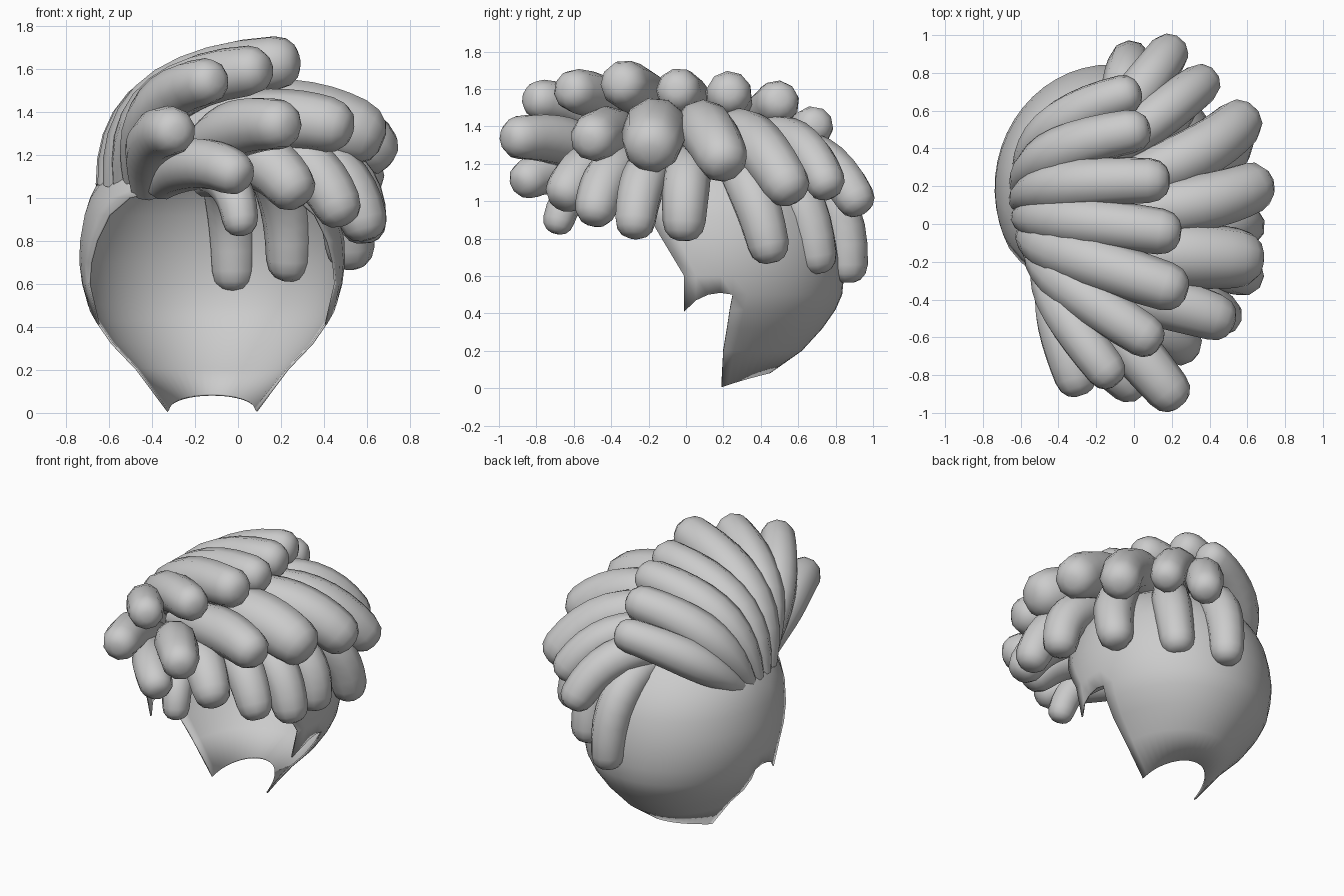
import bpy, bmesh, math
from mathutils import Vector as V

CX = -0.12


def finish(name, bm, angle=50):
    bmesh.ops.recalc_face_normals(bm, faces=bm.faces)
    me = bpy.data.meshes.new(name)
    bm.to_mesh(me)
    bm.free()
    ob = bpy.data.objects.new(name, me)
    bpy.context.collection.objects.link(ob)
    bpy.ops.object.select_all(action='DESELECT')
    bpy.context.view_layer.objects.active = ob
    ob.select_set(True)
    bpy.ops.object.shade_smooth_by_angle(angle=math.radians(angle))
    return ob


# Scalp shell: partial ellipses stacked upward (z, centre y, half width, depth, front edge y)
rows = [
    (0.08, 0.16, 0.21, 0.29, 0.19), (0.20, 0.18, 0.355, 0.44, 0.20),
    (0.32, 0.19, 0.47, 0.54, 0.22), (0.42, 0.19, 0.54, 0.61, 0.235),
    (0.50, 0.19, 0.58, 0.645, -0.01),
    (0.60, 0.19, 0.605, 0.655, -0.01), (0.70, 0.19, 0.618, 0.655, -0.07),
    (0.80, 0.18, 0.615, 0.65, -0.13), (0.92, 0.17, 0.595, 0.63, -0.20),
    (1.00, 0.16, 0.57, 0.60, -0.28), (1.06, 0.15, 0.54, 0.57, -0.40),
    (1.15, 0.13, 0.48, 0.51, -0.375), (1.24, 0.10, 0.37, 0.40, -0.295),
    (1.31, 0.08, 0.22, 0.24, -0.155), (1.34, 0.06, 0.06, 0.07, -0.009),
]
N, E = 24, 4                                    # back columns, extra columns per side
ear_z = (0.0, 0.01, 0.0, -0.03, -0.09)          # lower edge of the sideburns
bm = bmesh.new()
grid = []
for k, (z, yc, a, b, ye) in enumerate(rows):
    pm = math.acos((ye - yc) / b)
    pin = pm if k < 4 else min(math.acos(0.06 / 0.645), pm)
    right = [(pin * i / (N // 2), 0) for i in range(N // 2 + 1)]
    if k >= 4:
        right += [(pin + (pm - pin) * j / E, j) for j in range(1, E + 1)]
    half = [(-p, j) for p, j in reversed(right[1:])] + right
    ring = []
    for p, j in half:
        zz = z - (0.075 * (p / pm) ** 2 if k == 0 else 0) + (ear_z[j] if k == 4 else 0)
        w = a - (0.02 if k == 4 and j == E else 0)
        ring.append(bm.verts.new((CX + w * math.sin(p), yc + b * math.cos(p), zz)))
    grid.append(ring)
for r0, r1 in zip(grid, grid[1:]):
    off = (len(r1) - len(r0)) // 2
    for i in range(len(r0) - 1):
        bm.faces.new((r0[i], r0[i + 1], r1[i + 1 + off], r1[i + off]))
bm.faces.new(grid[-1])
cap = finish("scalp_shell", bm)
sol = cap.modifiers.new("thickness", 'SOLIDIFY')
sol.thickness = 0.01
sol.offset = -1


# One hair lock: plump tube along a quadratic curve with a blunt rounded tip
def lock(name, p0, p1, p2, R, root=0.45, sides=10):
    p0, p1, p2 = V(p0), V(p1), V(p2)
    side = (p1 - p0).cross(p2 - p1).normalized()
    rings = []
    for i in range(10):
        t = i / 9
        c = p0 * (1 - t) ** 2 + p1 * 2 * t * (1 - t) + p2 * t * t
        d = ((p1 - p0) * (1 - t) + (p2 - p1) * t).normalized()
        s = min(1, t / 0.55)
        f = root + (1 - root) * math.sin(s * math.pi / 2) + 0.12 * math.sin(math.pi * t)
        rings.append((c, d, R * f))
    d = rings[-1][1]
    for h, r in ((0.45, 0.88), (0.75, 0.62), (0.88, 0.3)):
        rings.append((p2 + d * R * h, d, R * r))
    bm = bmesh.new()
    vs = []
    for c, d, r in rings:
        up = side.cross(d).normalized()
        vs.append([bm.verts.new(c + (side * math.cos(q) + up * math.sin(q)) * r)
                   for q in (2 * math.pi * j / sides for j in range(sides))])
    for a, b in zip(vs, vs[1:]):
        for j in range(sides):
            k = (j + 1) % sides
            bm.faces.new((a[j], a[k], b[k], b[j]))
    bm.faces.new(vs[0])
    bm.faces.new(vs[-1])
    finish(name, bm)


# Top layer: fans out from the left-hand parting
top = [
    ((-0.42, -0.24, 1.04), (-0.42, -0.48, 1.32), (-0.31, -0.81, 1.31), 0.115),
    ((-0.48, -0.17, 1.05), (-0.46, -0.38, 1.49), (-0.15, -0.77, 1.54), 0.11),
    ((-0.53, -0.11, 1.05), (-0.48, -0.26, 1.54), (0.05, -0.59, 1.59), 0.118),
    ((-0.57, -0.06, 1.05), (-0.49, -0.12, 1.56), (0.17, -0.33, 1.625), 0.13),
    ((-0.60, 0.03, 1.05), (-0.51, 0.05, 1.55), (0.14, -0.04, 1.59), 0.122),
    ((-0.61, 0.12, 1.05), (-0.51, 0.23, 1.53), (0.08, 0.23, 1.575), 0.122),
    ((-0.61, 0.20, 1.05), (-0.51, 0.40, 1.45), (-0.02, 0.49, 1.53), 0.118),
    ((-0.60, 0.28, 1.04), (-0.48, 0.56, 1.31), (-0.06, 0.68, 1.40), 0.11),
]
for i, (a, b, c, r) in enumerate(top):
    lock(f"top_lock_{i + 1}", a, b, c, r, 0.7 if i == 0 else 0.45)

# Middle layer: emerges beneath the top layer and curls over
mid = [
    ((-0.22, -0.40, 1.20), (-0.02, -0.64, 1.36), (0.18, -0.88, 1.34), 0.12),
    ((-0.25, -0.32, 1.30), (0.15, -0.40, 1.40), (0.42, -0.49, 1.34), 0.13),
    ((-0.20, -0.15, 1.34), (0.25, -0.16, 1.43), (0.54, -0.18, 1.31), 0.16),
    ((-0.20, 0.05, 1.36), (0.36, 0.08, 1.47), (0.61, 0.19, 1.24), 0.14),
    ((-0.20, 0.18, 1.34), (0.34, 0.32, 1.45), (0.55, 0.53, 1.10), 0.132),
    ((-0.22, 0.30, 1.32), (0.16, 0.60, 1.43), (0.35, 0.74, 1.11), 0.11),
    ((-0.22, 0.42, 1.24), (0.06, 0.72, 1.34), (0.18, 0.90, 1.02), 0.11),
]
for i, (a, b, c, r) in enumerate(mid):
    lock(f"middle_lock_{i + 1}", a, b, c, r, 0.6)

# Lower fringe: hangs around the front, right side and back
low = [
    ((-0.36, -0.32, 1.06), (-0.22, -0.68, 1.22), (-0.03, -0.84, 1.12), 0.108),
    ((-0.10, -0.35, 1.15), (0.10, -0.52, 1.25), (0.24, -0.63, 1.06), 0.122),
    ((0.08, -0.25, 1.20), (0.34, -0.42, 1.23), (0.46, -0.48, 0.97), 0.115),
    ((0.18, -0.12, 1.22), (0.50, -0.24, 1.20), (0.58, -0.27, 0.90), 0.112),
    ((0.20, 0.02, 1.22), (0.56, 0.00, 1.18), (0.58, -0.01, 0.89), 0.115),
    ((0.18, 0.22, 1.22), (0.51, 0.36, 1.13), (0.52, 0.44, 0.77), 0.115),
    ((0.05, 0.38, 1.20), (0.25, 0.64, 1.14), (0.24, 0.70, 0.71), 0.11),
    ((-0.12, 0.45, 1.18), (-0.02, 0.86, 1.14), (-0.02, 0.865, 0.66), 0.108),
    ((-0.16, -0.34, 1.06), (-0.02, -0.62, 1.14), (0.01, -0.68, 0.90), 0.085),
]
for i, (a, b, c, r) in enumerate(low):
    lock(f"lower_lock_{i + 1}", a, b, c, r, 0.7)
